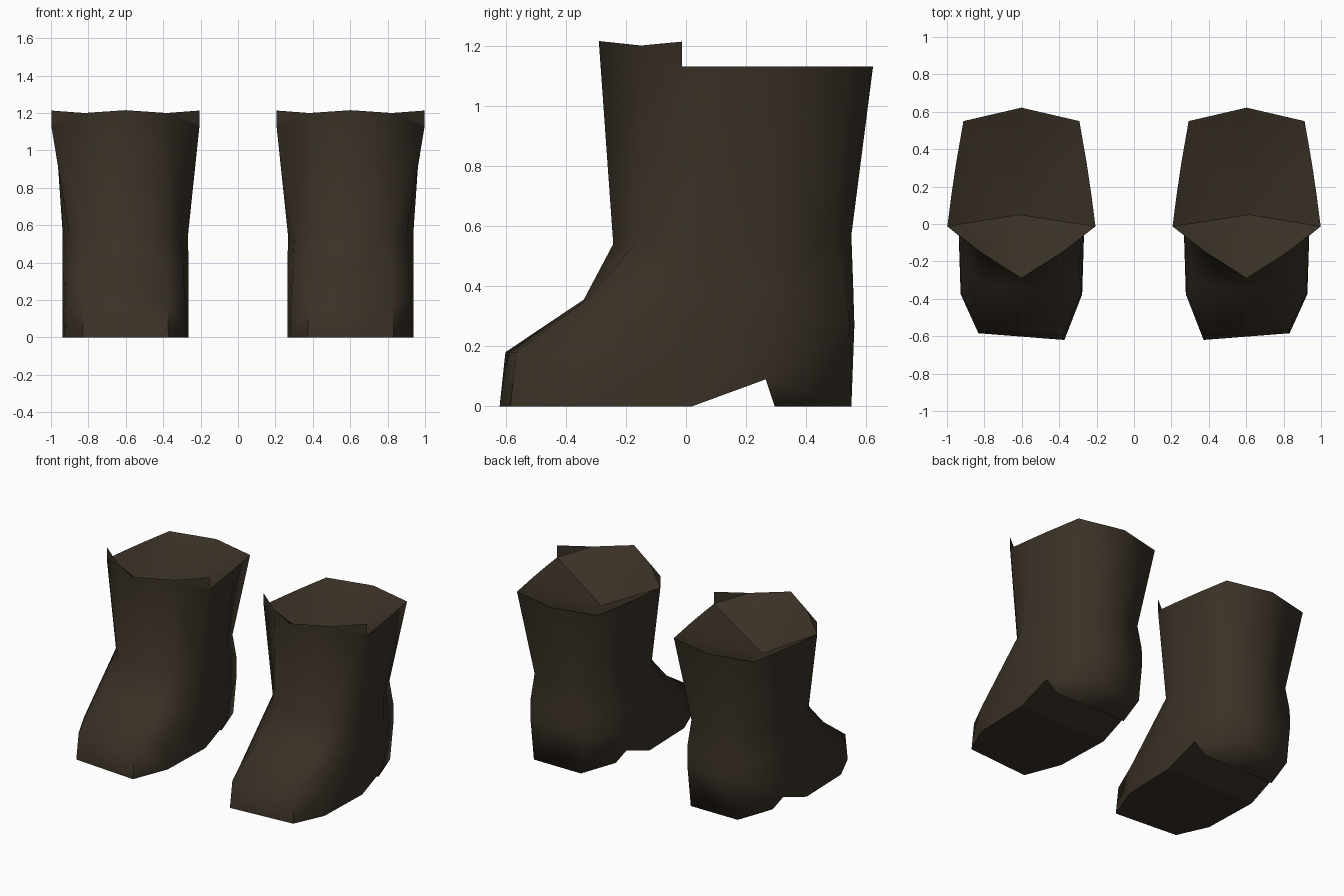
import bpy, bmesh

if "Cube" in bpy.data.objects:
    bpy.data.objects.remove(bpy.data.objects["Cube"])

# Half outlines from toe/front to back: (offset from boot centre, y, z)
CENTRE = 0.602
LOOPS = [
    # sole edge
    [(0, -.602, 0), (.23, -.602, 0), (.325, -.375, 0), (.337, .02, 0),
     (.33, .265, .09), (.18, .55, 0), (0, .55, 0)],
    # toe cap height
    [(0, -.583, .18), (.225, -.583, .18), (.32, -.37, .19), (.337, 0, .2),
     (.335, .27, .22), (.21, .545, .27), (0, .56, .27)],
    # instep
    [(0, -.34, .355), (.22, -.33, .355), (.31, -.22, .36), (.337, 0, .38),
     (.325, .27, .4), (.22, .53, .4), (0, .556, .4)],
    # ankle
    [(0, -.242, .54), (.2, -.17, .54), (.3, -.05, .55), (.335, .07, .55),
     (.31, .29, .56), (.21, .5, .57), (0, .55, .57)],
    # shaft opening
    [(0, -.29, 1.215), (.22, -.15, 1.2), (.396, -.013, 1.13), (.375, .15, 1.13),
     (.35, .32, 1.13), (.31, .55, 1.13), (0, .622, 1.13)],
]

leather = bpy.data.materials.new("dark_brown_leather")
leather.diffuse_color = (.042, .031, .02, 1)
leather.use_nodes = True
leather.node_tree.nodes["Principled BSDF"].inputs["Base Color"].default_value = leather.diffuse_color

bm = bmesh.new()


def vert(x, y, z):
    # the toe reaches slightly further on the inner side
    if y < -.5:
        y += .078 * x
    return bm.verts.new((CENTRE + x, y, z))


# Boot walls, lofted through the loops
rings = []
for half in LOOPS:
    other = [(-x, y, z) for x, y, z in reversed(half[1:-1])]
    rings.append([vert(*p) for p in half + other])
n = len(rings[0])
for low, high in zip(rings, rings[1:]):
    for i in range(n):
        j = (i + 1) % n
        bm.faces.new((low[i], low[j], high[j], high[i]))

sharp = []


def hard_face(*vs):
    f = bm.faces.new(vs)
    sharp.append(f)
    return f


# Sunken cap inside the opening
top = rings[-1]
pit = vert(.015, .05, .92)
for i in range(n):
    hard_face(top[i], top[(i + 1) % n], pit)

# Raised front rim corners
for side, a, s in ((1, 1, 2), (-1, n - 1, n - 2)):
    tip = vert(side * .396, -.013, 1.213)
    vs = (top[a], top[s], tip)
    bm.faces.new(vs if side > 0 else vs[::-1])

# Sole, arch and heel
F, A, S, M, N, K, B, K2, N2, M2, S2, A2 = rings[0]
H, H2 = vert(.27, .295, 0), vert(-.27, .295, 0)
hard_face(F, A2, S2, M2, M, S, A)
hard_face(M, M2, N2, N)
hard_face(N, N2, H2, H)
bm.faces.new((H, H2, K2, B, K))
bm.faces.new((N, H, K))
bm.faces.new((N2, K2, H2))

# Smooth leather, with hard edges round the sole and the opening
for f in bm.faces:
    f.smooth = True
for f in sharp:
    for e in f.edges:
        if pit not in e.verts:
            e.smooth = False
for e in pit.link_edges:  # fold across the sunken cap
    if e.other_vert(pit) in (top[2], top[n - 2]):
        e.smooth = False
for a, b in zip(rings[0], rings[1]):  # toe corners
    if a in (A, A2):
        bm.edges.get((a, b)).smooth = False

mesh = bpy.data.meshes.new("boots")
bm.to_mesh(mesh)
bm.free()
mesh.materials.append(leather)
boots = bpy.data.objects.new("pair_of_boots", mesh)
bpy.context.collection.objects.link(boots)

# Second boot
mirror = boots.modifiers.new("second_boot", 'MIRROR')
mirror.use_axis[0] = True
mirror.use_mirror_merge = False
